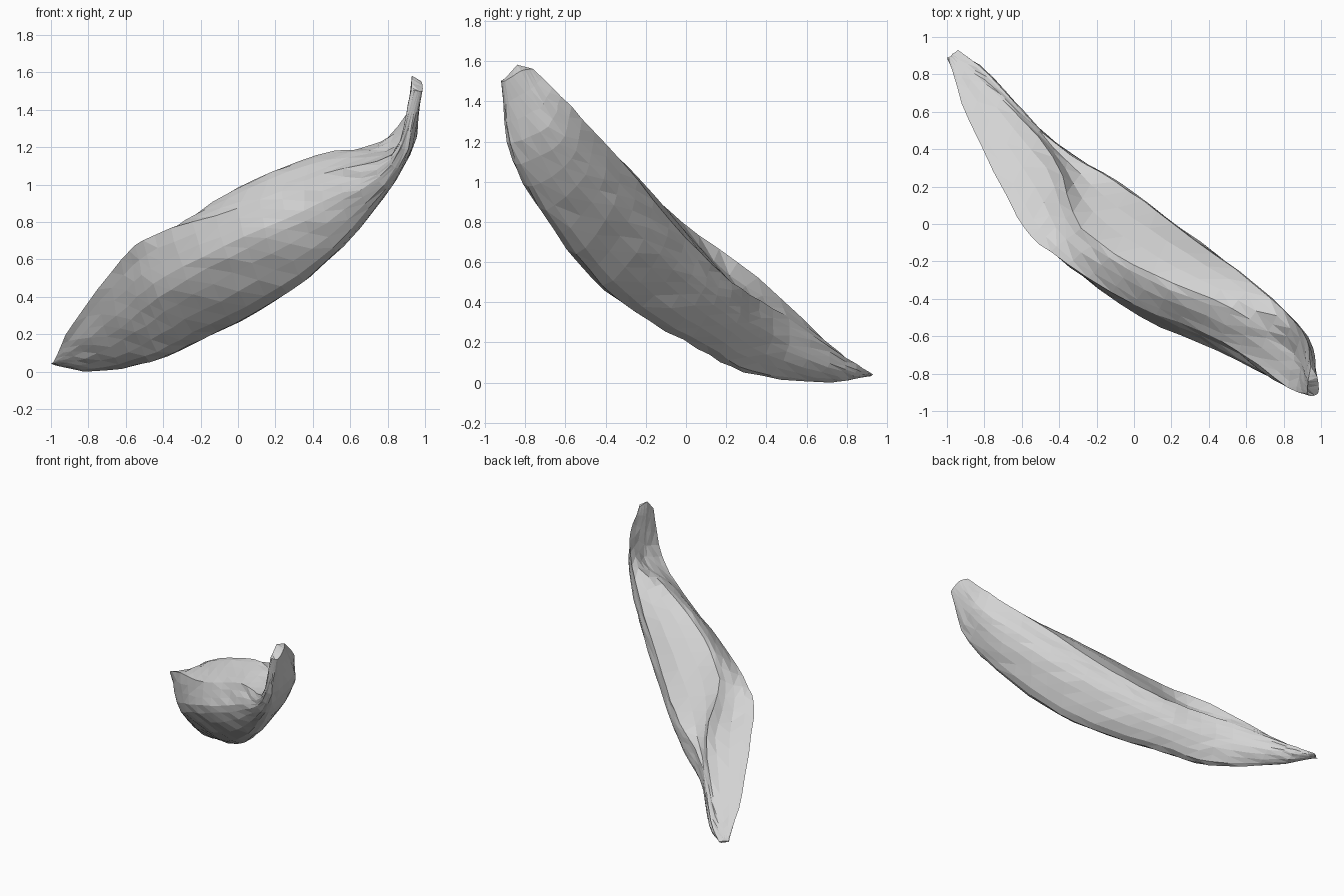
import bpy, bmesh, math, random
from mathutils import Vector

if "Cube" in bpy.data.objects:
    bpy.data.objects.remove(bpy.data.objects["Cube"])

random.seed(4)

# Rails run lengthwise from the low pointed end to the raised, curled end
left_rim = [(-.99, .88, .04), (-.88, .55, .26), (-.62, .04, .60), (-.45, -.15, .73),
            (.00, -.43, .87), (.46, -.62, 1.06), (.82, -.87, 1.16), (.925, -.91, 1.50)]
left_bulge = [(-1.0, .89, .04), (-.83, .58, .10), (-.57, .11, .28), (-.36, -.17, .44),
              (.05, -.49, .66), (.46, -.68, .86), (.82, -.865, 1.11), (.95, -.92, 1.50)]
keel = [(-.97, .90, .03), (-.77, .66, .00), (-.47, .29, .05), (-.20, .06, .17),
        (.17, -.27, .36), (.53, -.55, .64), (.875, -.82, 1.09), (.985, -.90, 1.50)]
right_bulge = [(-.95, .92, .03), (-.76, .78, .05), (-.42, .42, .19), (-.07, .20, .34),
               (.27, -.06, .56), (.66, -.36, .88), (.93, -.63, 1.19), (.98, -.82, 1.55)]
right_rim = [(-.94, .93, .04), (-.78, .80, .12), (-.42, .43, .37), (-.10, .23, .50),
             (.21, .00, .72), (.64, -.32, 1.10), (.90, -.57, 1.37), (.945, -.76, 1.56)]
top_fold = [(-.97, .91, .045), (-.80, .75, .15), (-.43, .36, .52), (-.28, -.02, .80),
            (.10, -.27, 1.03), (.52, -.45, 1.18), (.86, -.70, 1.21), (.93, -.84, 1.58)]


def smooth_path(points, steps):
    """Catmull-Rom curve through the points, open ended."""
    p = [Vector(q) for q in points]
    p = [p[0] * 2 - p[1]] + p + [p[-1] * 2 - p[-2]]
    out = []
    for i in range(1, len(p) - 2):
        a, b, c, d = p[i - 1:i + 3]
        for k in range(steps):
            t = k / steps
            out.append(.5 * (2 * b + (c - a) * t + (2 * a - 5 * b + 4 * c - d) * t * t
                             + (3 * b - a - 3 * c + d) * t ** 3))
    return out + [p[-2]]


rails = [smooth_path(r, 4) for r in
         (left_rim, left_bulge, keel, right_bulge, right_rim, top_fold)]

# Pod skin: underside from rim to rim, over the fold, then back to the left rim
bm = bmesh.new()
rings = []
last = len(rails[0]) - 1
for i, (l, lb, k, rb, r, t) in enumerate(zip(*rails)):
    # Hollow on both sides of the fold, deepest just before the fold closes;
    # further up the top is gently domed instead
    sag = .06 * math.exp(-((i - 9.5) / 2.5) ** 2) - .03 * math.exp(-((i - 17) / 3) ** 2)
    inner = [t.lerp(l, f) - Vector((0, 0, sag * d)) for f, d in ((.2, .8), (.5, 1), (.8, .4))]
    shoulder = [r.lerp(t, f) - Vector((0, 0, sag)) for f in (.33, .67)]
    ring = smooth_path((l, lb, k, rb, r), 4) + shoulder + [t] + inner
    wrinkle = .005 if 2 < i < last - 1 else .001
    rings.append([bm.verts.new(p + Vector([random.uniform(-wrinkle, wrinkle) for _ in p]))
                  for p in ring])
n = len(rings[0])
for a, b in zip(rings, rings[1:]):
    for j in range(n):
        bm.faces.new((a[j], a[(j + 1) % n], b[(j + 1) % n], b[j]))
bm.faces.new(rings[0])
bm.faces.new(rings[-1])
bmesh.ops.triangulate(bm, faces=bm.faces[:])
bmesh.ops.recalc_face_normals(bm, faces=bm.faces[:])

# Rest on the ground
low = min(v.co.z for v in bm.verts)
bmesh.ops.translate(bm, verts=bm.verts[:], vec=(0, 0, -low))

mesh = bpy.data.meshes.new("curled_pod")
bm.to_mesh(mesh)
bm.free()
pod = bpy.data.objects.new("curled_pod", mesh)
bpy.context.collection.objects.link(pod)

grey = bpy.data.materials.new("light_grey")
grey.diffuse_color = (.65, .65, .65, 1)
grey.use_nodes = True
grey.node_tree.nodes["Principled BSDF"].inputs["Base Color"].default_value = grey.diffuse_color
mesh.materials.append(grey)
